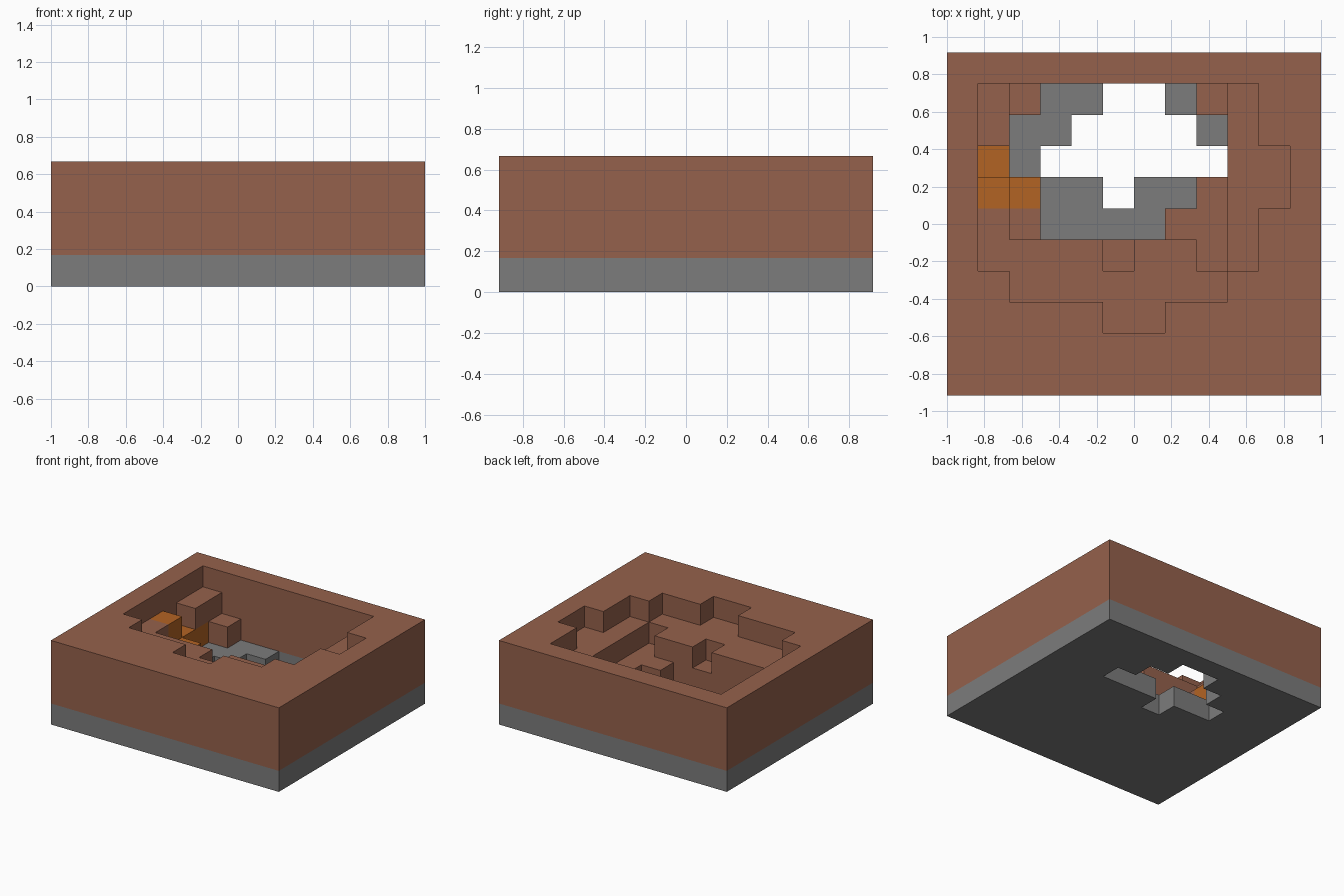
import bpy
import bmesh
from mathutils import Vector

cube = bpy.data.objects.get("Cube")
if cube:
    bpy.data.objects.remove(cube, do_unlink=True)

CELL = 1 / 6

# Plan of the pit, back row first:
# '#' rim, 'l' ledge, 's' shelf, 'g' stone floor, '.' open shaft, 'o' low ore, 'O' high ore
PLAN = [
    "############",
    "#lsgg..gsl##",
    "#lgg....gl##",
    "#og......ll#",
    "#Oogg.ggsll#",
    "#lsggggssl##",
    "#llllsllsl##",
    "##lllllll###",
    "#####ll#####",
    "############",
    "############",
]
HEIGHT = {"#": 4, "l": 3, "O": 3, "s": 2, "o": 2, "g": 1, ".": 0}
COLS, ROWS = len(PLAN[0]), len(PLAN)


def make_material(name, rgb):
    mat = bpy.data.materials.new(name)
    mat.use_nodes = True
    colour = (*rgb, 1)
    mat.diffuse_color = colour
    bsdf = next(n for n in mat.node_tree.nodes if n.type == "BSDF_PRINCIPLED")
    bsdf.inputs["Base Color"].default_value = colour
    return mat


# Fill the blocks: one stone layer, earth above it, ore at the marked cells
blocks = {}
for row, line in enumerate(PLAN):
    for col, mark in enumerate(line):
        for level in range(HEIGHT[mark]):
            if level == 0:
                kind = "stone_base"
            elif mark in "oO":
                kind = "ore_vein"
            else:
                kind = "earth_layer"
            blocks[col, ROWS - 1 - row, level] = kind

# One ore block lies buried under the back left ledge
blocks[1, ROWS - 3, 1] = "ore_vein"

# Axis directions with two side vectors, wound so that faces point outward
SIDES = []
for axis in range(3):
    u, v = Vector(), Vector()
    u[(axis + 1) % 3] = v[(axis + 2) % 3] = 0.5
    for sign in (1, -1):
        SIDES.append((u.cross(v).normalized() * sign, u * sign, v))


def build_part(name, material):
    """Skin the exposed sides of every block of one kind."""
    bm = bmesh.new()
    middle = Vector((COLS, ROWS, 0)) / 2
    for pos, kind in blocks.items():
        if kind != name:
            continue
        centre = Vector(pos) + Vector((0.5, 0.5, 0.5)) - middle
        for n, u, v in SIDES:
            if tuple(int(p + d) for p, d in zip(pos, n)) in blocks:
                continue
            c = centre + n / 2
            corners = (c - u - v, c + u - v, c + u + v, c - u + v)
            bm.faces.new([bm.verts.new(p * CELL) for p in corners])
    bmesh.ops.remove_doubles(bm, verts=bm.verts[:], dist=0.001)
    mesh = bpy.data.meshes.new(name)
    bm.to_mesh(mesh)
    bm.free()
    mesh.materials.append(material)
    obj = bpy.data.objects.new(name, mesh)
    bpy.context.collection.objects.link(obj)


build_part("stone_base", make_material("stone grey", (0.20, 0.20, 0.20)))
build_part("earth_layer", make_material("earth brown", (0.30, 0.12, 0.072)))
build_part("ore_vein", make_material("ore orange", (0.45, 0.125, 0.017)))
